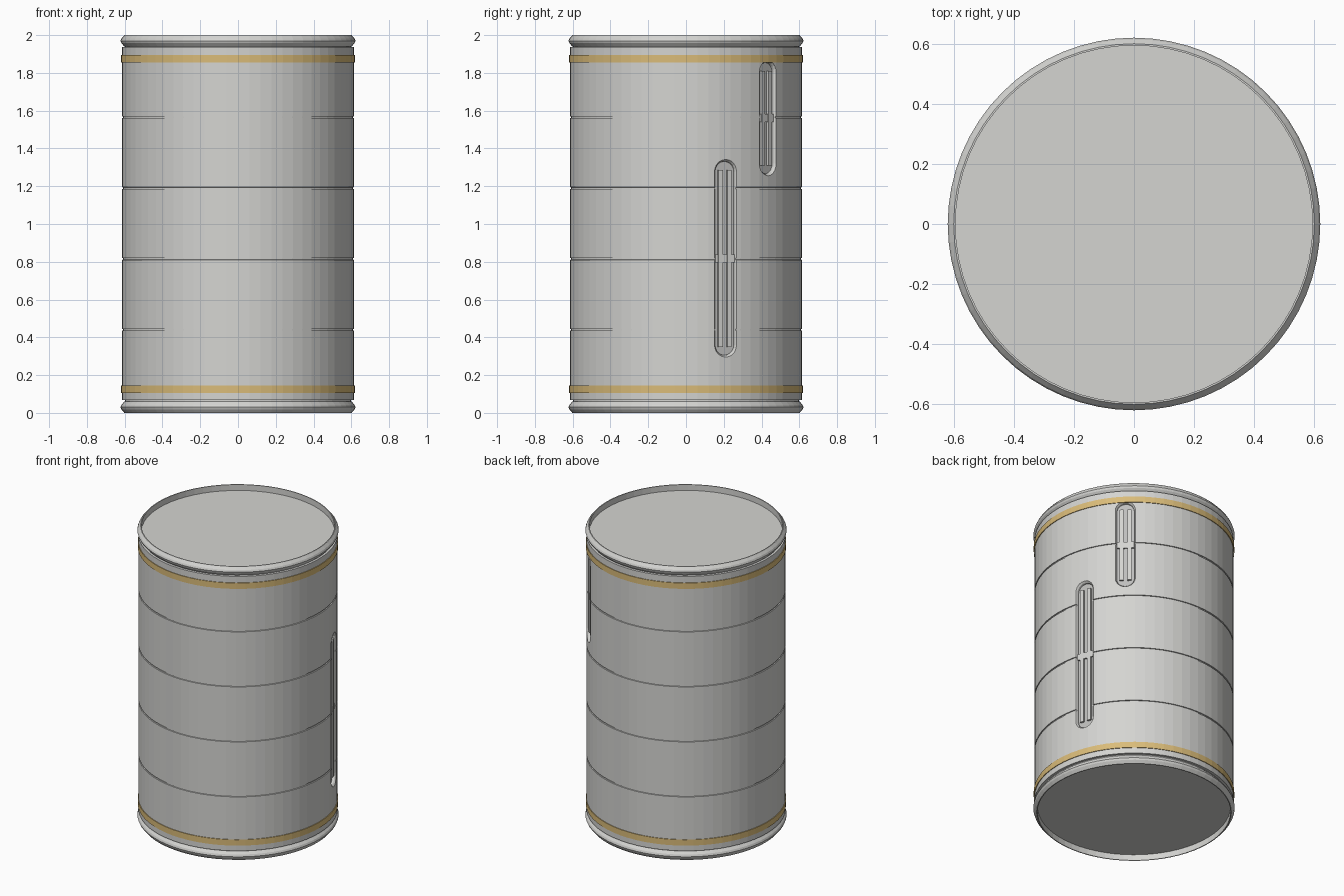
import bpy, bmesh, math
from mathutils import Matrix

SIDES = 64
cube = bpy.data.objects.get("Cube")
if cube:
    bpy.data.objects.remove(cube, do_unlink=True)


def material(name, rgb, rough=0.5):
    m = bpy.data.materials.new(name)
    m.use_nodes = True
    m.diffuse_color = (*rgb, 1)
    bsdf = next(n for n in m.node_tree.nodes if n.type == 'BSDF_PRINCIPLED')
    bsdf.inputs["Base Color"].default_value = (*rgb, 1)
    bsdf.inputs["Roughness"].default_value = rough
    return m


GREY = material("light grey metal", (0.66, 0.66, 0.64))
FLOOR = material("slot grey", (0.52, 0.52, 0.51))
GOLD = material("gold band", (0.70, 0.50, 0.19))


def finish(bm, name, mat, angle=0):
    bmesh.ops.recalc_face_normals(bm, faces=bm.faces)
    bm.transform(Matrix.Rotation(math.radians(angle), 4, 'Z'))
    mesh = bpy.data.meshes.new(name)
    bm.to_mesh(mesh)
    bm.free()
    mesh.materials.append(mat)
    ob = bpy.data.objects.new(name, mesh)
    bpy.context.collection.objects.link(ob)
    return ob


def lathe(name, profile, mat, closed=True):
    """Revolve (radius, z) points; an open profile gets flat end caps."""
    bm = bmesh.new()
    rings = []
    for r, z in profile:
        rings.append([bm.verts.new((r * math.cos(math.tau * i / SIDES),
                                    r * math.sin(math.tau * i / SIDES), z))
                      for i in range(SIDES)])
    pairs = list(zip(rings, rings[1:]))
    if closed:
        pairs.append((rings[-1], rings[0]))
    else:
        bm.faces.new(rings[0])
        bm.faces.new(rings[-1])
    for a, b in pairs:
        for i in range(SIDES):
            j = (i + 1) % SIDES
            bm.faces.new((a[i], a[j], b[j], b[i]))
    return finish(bm, name, mat)


def stadium(name, angle, z, half, levels, mat, steps=10):
    """Upright rounded slot shape lofted through (radial position, half width)."""
    bm = bmesh.new()
    loops = []
    for x, w in levels:
        pts = []
        for side in (1, -1):
            for k in range(steps + 1):
                a = math.pi * k / steps
                pts.append((x, side * w * math.cos(a),
                            z + side * (half - levels[-1][1] + w * math.sin(a))))
        loops.append([bm.verts.new(p) for p in pts])
    bm.faces.new(loops[0])
    bm.faces.new(loops[-1])
    for a, b in zip(loops, loops[1:]):
        for i in range(len(a)):
            j = (i + 1) % len(a)
            bm.faces.new((a[i], a[j], b[j], b[i]))
    return finish(bm, name, mat, angle)


def block(name, angle, center, size, mat):
    bm = bmesh.new()
    bmesh.ops.create_cube(bm, size=1)
    bm.transform(Matrix.Translation(center) @ Matrix.Diagonal((*size, 1)))
    return finish(bm, name, mat, angle)


def cut(target, cutter):
    cutter.hide_render = True
    mod = target.modifiers.new("cut", 'BOOLEAN')
    mod.operation, mod.solver, mod.object = 'DIFFERENCE', 'EXACT', cutter
    bpy.context.view_layer.objects.active = target
    bpy.ops.object.modifier_apply(modifier=mod.name)
    bpy.data.objects.remove(cutter, do_unlink=True)


# Main drum, with recessed ends and four thin grooves
R = 0.615
profile = [(0.598, 0.04), (0.598, 0.067), (R, 0.067)]
for z in (0.44, 0.815, 1.19, 1.565):
    profile += [(R, z - 0.005), (R - 0.006, z - 0.004),
                (R - 0.006, z + 0.004), (R, z + 0.005)]
profile += [(R, 1.938), (0.598, 1.938), (0.598, 1.96)]
drum = lathe("drum", profile, GREY, closed=False)

# Vertical seam opposite the slots
cut(drum, block("seam_cutter", 180, (R, 0, 1), (0.01, 0.004, 1.74), GREY))

# Two upright slots: floor, pair of rails and a small crossbar
for label, angle, z, half in (("lower", 20, 0.8185, 0.5245),
                              ("upper", 45, 1.5605, 0.3065)):
    cut(drum, stadium(label + "_cutter", angle, z, half,
                      [(0.588, 0.054), (0.603, 0.056), (0.616, 0.066)], GREY))
    stadium(label + "_slot_floor", angle, z, half - 0.012,
            [(0.584, 0.0535), (0.591, 0.0535)], FLOOR)
    for s, side in ((1, "left"), (-1, "right")):
        block(f"{label}_slot_{side}_rail", angle, (0.596, s * 0.025, z),
              (0.018, 0.025, 2 * (half - 0.056)), GREY)
    block(label + "_slot_crossbar", angle, (0.594, 0, z), (0.016, 0.108, 0.042), GREY)

# Rolled rims and gold bands, the same at both ends
rim = [(0.596, 0), (0.602, 0), (0.617, 0.018), (0.622, 0.03),
       (0.617, 0.043), (0.602, 0.06), (0.596, 0.06)]
band = [(0.612, 0.105), (0.6195, 0.105), (0.6195, 0.145), (0.612, 0.145)]
for end, flip in (("bottom", False), ("top", True)):
    for part, pts, mat in (("rim", rim, GREY), ("band", band, GOLD)):
        lathe(f"{end}_{part}", [(r, 2 - z if flip else z) for r, z in pts], mat)
